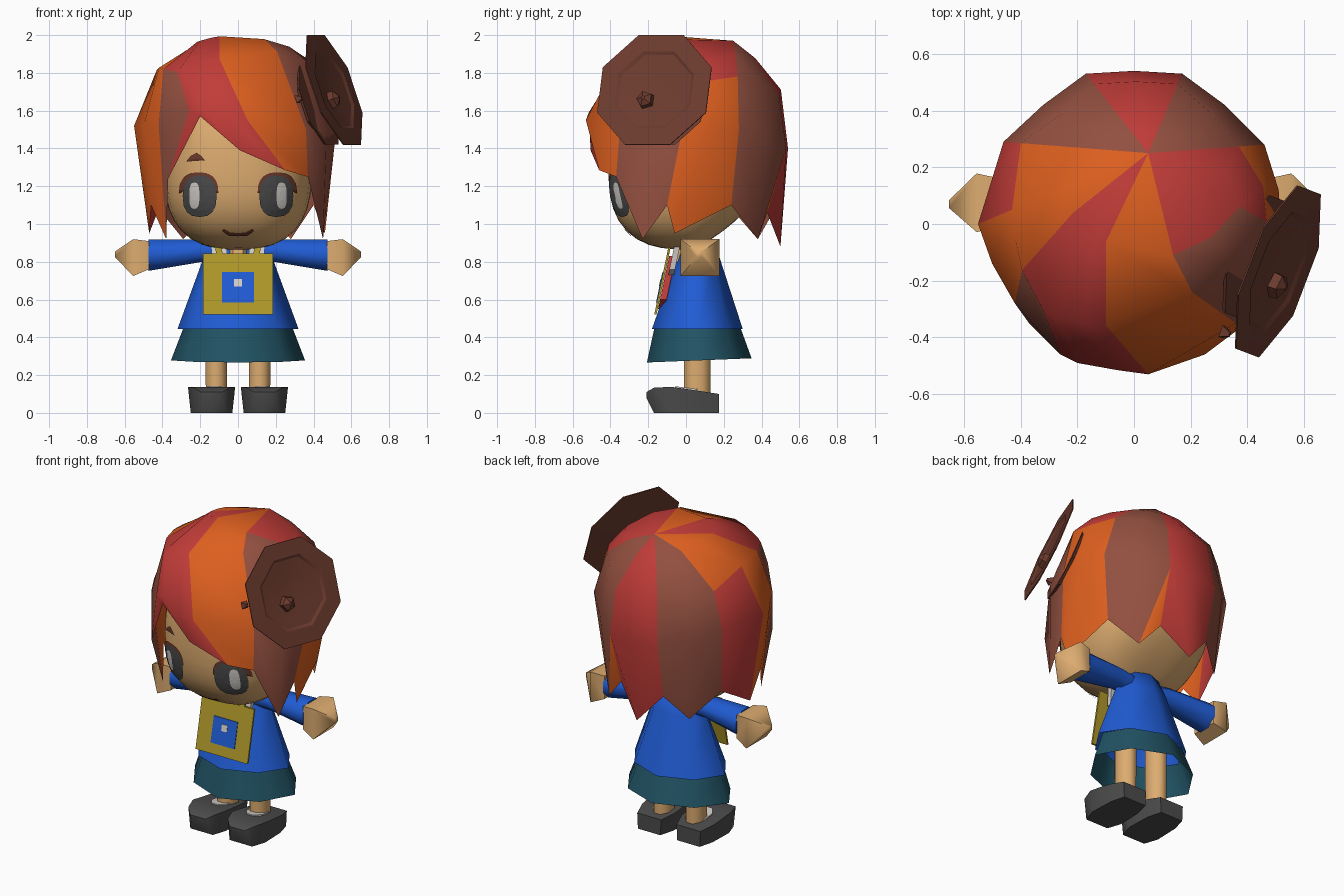
import bpy, bmesh, math
from mathutils import Vector, Matrix

if "Cube" in bpy.data.objects:
    bpy.data.objects.remove(bpy.data.objects["Cube"])


def material(name, rgb):
    m = bpy.data.materials.new(name)
    lin = [((c / 255 + 0.055) / 1.055) ** 2.4 for c in rgb]
    m.diffuse_color = (*lin, 1)
    m.use_nodes = True
    m.node_tree.nodes["Principled BSDF"].inputs["Base Color"].default_value = m.diffuse_color
    return m


RED = material("red_hair", (193, 60, 56))
ORANGE = material("orange_hair", (221, 95, 31))
BROWN = material("brown_hair", (147, 80, 64))
DARK = material("dark_brown", (108, 59, 46))
SKIN = material("skin", (221, 172, 112))
GREY = material("charcoal", (76, 76, 77))
WHITE = material("off_white", (212, 208, 202))
BLUE = material("blue_cloth", (32, 92, 212))
TEAL = material("teal_cloth", (33, 83, 100))
GOLD = material("gold_cloth", (177, 153, 41))


def finish(name, bm, mats, smooth=None):
    bmesh.ops.recalc_face_normals(bm, faces=bm.faces[:])
    me = bpy.data.meshes.new(name)
    bm.to_mesh(me)
    bm.free()
    for m in mats:
        me.materials.append(m)
    ob = bpy.data.objects.new(name, me)
    bpy.context.collection.objects.link(ob)
    if smooth:
        bpy.ops.object.select_all(action='DESELECT')
        ob.select_set(True)
        bpy.context.view_layer.objects.active = ob
        bpy.ops.object.shade_smooth_by_angle(angle=math.radians(smooth))
    return ob


def skin_loops(bm, loops, caps=(True, True)):
    n = len(loops[0])
    for lo, hi in zip(loops, loops[1:]):
        for i in range(n):
            j = (i + 1) % n
            bm.faces.new((lo[i], lo[j], hi[j], hi[i]))
    for cap, loop in zip(caps, (loops[0], loops[-1])):
        if cap:
            bm.faces.new(loop)


def loft(name, rings, mat, n=8, axis='z', caps=(True, True), smooth=None, phase=0.5, diag=1):
    """Rings are (position along axis, centre a, centre b, radius a, radius b, tilt)."""
    bm = bmesh.new()
    loops = []
    for pos, ca, cb, ra, rb, *tilt in rings:
        loop = []
        for i in range(n):
            t = 2 * math.pi * (i + phase) / n
            k = diag if i % 2 else 1
            a, b = ca + ra * k * math.cos(t), cb + rb * k * math.sin(t)
            p = pos + (tilt[0] * (b - cb) if tilt else 0)
            loop.append(bm.verts.new((a, b, p) if axis == 'z' else (p, a, b)))
        loops.append(loop)
    skin_loops(bm, loops, caps)
    return finish(name, bm, [mat], smooth)


# Head: rounded-box ellipsoid with a rising nape
P, HX, HY, HZ = 2.6, 0.39, 0.41, 1.28


def face_y(x, z):
    rest = 1 - abs(x / HX) ** P - abs((z - HZ) / (0.415 if z < HZ else 0.52)) ** P
    return -HY * max(rest, 0) ** (1 / P)


bm = bmesh.new()
bmesh.ops.create_uvsphere(bm, u_segments=32, v_segments=20, radius=1)
for v in bm.verts:
    d = v.co / sum(abs(c) ** P for c in v.co) ** (1 / P)
    v.co = (d.x * HX, d.y * HY, HZ + d.z * (0.415 if d.z < 0 else 0.52))
    if d.z < 0:
        v.co.z -= 0.5 * d.z * max(0, v.co.y - 0.04)
finish("head", bm, [SKIN], 60)


def face_plate(name, outline, mat, off):
    """Painted detail that follows the face surface."""
    bm = bmesh.new()
    n = len(outline)
    cx = sum(p[0] for p in outline) / n
    cz = sum(p[1] for p in outline) / n
    put = lambda x, z: bm.verts.new((x, face_y(x, z) - off, z))
    skin_loops(bm, [[put(cx + (x - cx) * k, cz + (z - cz) * k) for x, z in outline]
                    for k in (1, 0.7, 0.35)], (False, True))
    finish(name, bm, [mat])


def oval(cx, cz, rx, rz, power=1, n=16, turn=1):
    pts = []
    for i in range(n):
        c, s = (f(2 * math.pi * turn * i / (n if turn == 1 else n - 1)) for f in (math.cos, math.sin))
        pts.append((cx + rx * math.copysign(abs(c) ** power, c),
                    cz + rz * math.copysign(abs(s) ** power, s)))
    return pts


# Eyes with lashes and highlights, brows, mouth
for s, side in ((-1, "left"), (1, "right")):
    face_plate(side + "_lash", oval(s * 0.208, 1.165, 0.104, 0.108, 0.8, 16, 0.5), DARK, 0.005)
    face_plate(side + "_eye", oval(s * 0.203, 1.147, 0.09, 0.11, 0.8), GREY, 0.007)
    face_plate(side + "_eye_highlight", oval(s * 0.231, 1.15, 0.027, 0.07, 0.7), WHITE, 0.009)
    face_plate(side + "_brow", [(s * 0.275, 1.33), (s * 0.175, 1.337), (s * 0.195, 1.36),
                                (s * 0.22, 1.378), (s * 0.25, 1.36)], DARK, 0.006)
    face_plate(side + "_mouth", [(0, 0.935), (0, 0.952), (s * 0.04, 0.955), (s * 0.075, 0.975),
                                 (s * 0.085, 0.962), (s * 0.05, 0.938)], DARK, 0.006)

# Hair: strands fan out from an off-centre crown.
# Column: widest point, rim point, colours of the strand after it from crown to rim,
# then how far out (0-1) its two upper rows sit.
COLUMNS = [
    ((0.05, -0.53, 1.55), (0.25, -0.46, 1.285), "OOOO", 0.4, 0.78),
    ((0.36, -0.35, 1.50), (0.37, -0.37, 1.25), "RBBB", 0.6, 0.82),
    ((0.47, -0.20, 1.50), (0.45, -0.23, 0.92), "RBBB", 0.66, 0.85),
    ((0.52, -0.02, 1.50), (0.47, -0.10, 1.10), "RROO", 0.7, 0.9),
    ((0.51, 0.12, 1.50), (0.46, -0.06, 0.95), "RROO", 0.6, 0.88),
    ((0.46, 0.28, 1.50), (0.40, 0.24, 1.10), "BBBB", 0.4, 0.78),
    ((0.32, 0.42, 1.45), (0.28, 0.38, 0.92), "BBBX", 0.4, 0.82),
    ((0.17, 0.53, 1.40), (0.16, 0.43, 1.06), "RRRR", 0.4, 0.87),
    ((0.00, 0.54, 1.40), (0.00, 0.50, 0.88), "RRRR", 0.4, 0.87),
    ((-0.17, 0.53, 1.40), (-0.16, 0.46, 1.06), "BBBB", 0.4, 0.87),
    ((-0.32, 0.42, 1.45), (-0.29, 0.38, 0.92), "BBBB", 0.4, 0.82),
    ((-0.46, 0.29, 1.50), (-0.42, 0.24, 1.08), "OORR", 0.4, 0.88),
    ((-0.55, 0.00, 1.52), (-0.47, 0.02, 0.95), "OOOO", 0.4, 0.8),
    ((-0.50, -0.14, 1.52), (-0.46, -0.10, 1.10), "OOOO", 0.4, 0.78),
    ((-0.42, -0.28, 1.52), (-0.38, -0.22, 0.92), "RRBB", 0.4, 0.78),
    ((-0.26, -0.46, 1.60), (-0.37, -0.35, 1.24), "RRRR", 0.4, 0.78),
    ((-0.20, -0.49, 1.62), (-0.20, -0.48, 1.57), "RRRR", 0.4, 0.78),
    ((-0.06, -0.515, 1.59), (0.01, -0.505, 1.39), "RRRR", 0.4, 0.78),
]
APEX = Vector((0.05, 0.25, 1.97))
bm = bmesh.new()
apex = bm.verts.new(APEX)
grid = []
for wide, rim, _, *rows in COLUMNS:
    col = []
    for t in rows:
        p = APEX.lerp(Vector(wide), t)
        p.x += 0.28 * min(0, wide[1])     # swirl of the fringe
        h = max(0, 1 - (p.x / 0.56) ** 2 - (p.y / 0.56) ** 2)
        p.z = max(1.45 + 0.555 * h ** 0.46, wide[2] + 0.03)
        col.append(bm.verts.new(p))
    grid.append(col + [bm.verts.new(wide), bm.verts.new(rim)])
for i, (_, _, colours, *_) in enumerate(COLUMNS):
    a, b = grid[i], grid[(i + 1) % len(grid)]
    bm.faces.new((apex, a[0], b[0])).material_index = "ROB".index(colours[0])
    for k in range(3):
        c = colours[k + 1]
        if c == "X":      # brown strand with an orange wedge at its tip
            bm.faces.new((a[k], a[k + 1], b[k])).material_index = 2
            bm.faces.new((a[k + 1], b[k + 1], b[k])).material_index = 1
        else:
            bm.faces.new((a[k], a[k + 1], b[k + 1], b[k])).material_index = "ROB".index(c)
finish("hair", bm, [RED, ORANGE, BROWN], 75)

# Flower ornament: thin octagonal petals with a dished middle and small buds
AXIS = Vector((0.87, -0.33, 0.33)).normalized()
CENTRE = Vector((0.51, -0.168, 1.71))


def petal_disc(name, centre, profile, n=8, smooth=None):
    """Profile is (radius, height) from the back to the front."""
    bm = bmesh.new()
    rot = AXIS.to_track_quat('Z', 'Y').to_matrix() @ Matrix.Rotation(math.pi / n, 3, 'Z')
    skin_loops(bm, [[bm.verts.new(rot @ Vector((r * math.cos(2 * math.pi * i / n),
                                                r * math.sin(2 * math.pi * i / n), h)) + centre)
                     for i in range(n)] for r, h in profile])
    finish(name, bm, [DARK], smooth)


petal_disc("flower_outer", CENTRE, [(0.1, -0.03), (0.333, -0.006), (0.333, 0), (0.232, 0.002),
                                    (0.215, -0.008), (0.08, -0.022)], 8, 25)
petal_disc("flower_bud", CENTRE + Vector((0, -0.05, -0.05)), [(0.05, -0.03), (0.045, 0.01), (0.01, 0.03)], 5)
petal_disc("flower_back", CENTRE - AXIS * 0.1 + Vector((0, 0.02, -0.05)), [(0.23, -0.008), (0.24, 0.008)])
petal_disc("hair_bud", Vector((0.325, -0.385, 1.665)), [(0.03, -0.015), (0.01, 0.015)], 4)

# Torso and clothing
loft("neck", [(0.8, 0, 0.04, 0.07, 0.11), (0.95, 0, 0.05, 0.07, 0.09)], SKIN)
loft("shirt", [(0.445, 0, 0.06, 0.32, 0.24), (0.8, 0, 0.065, 0.19, 0.12), (0.92, 0, 0.06, 0.13, 0.085)],
     BLUE, 8, caps=(False, True), smooth=80, phase=0, diag=0.94)
loft("skirt", [(0.278, 0, 0.07, 0.355, 0.277, 0.04), (0.46, 0, 0.06, 0.285, 0.225)],
     TEAL, 8, caps=(False, False), smooth=80, phase=0, diag=0.94)

# Arms, hands, legs, shoes
SHOE = [(0.175, 0, 0.10, 0.08, 0.085), (0.08, 0, 0.115, 0.105, 0.115), (-0.08, 0, 0.138, 0.11, 0.125),
        (-0.17, 0, 0.133, 0.08, 0.095), (-0.21, 0.08, 0.11, 0.045, 0.055)]
for s, side in ((-1, "left"), (1, "right")):
    loft(side + "_sleeve", [(s * 0.08, 0.06, 0.85, 0.07, 0.065), (s * 0.2, 0.065, 0.858, 0.08, 0.065),
                            (s * 0.475, 0.075, 0.835, 0.1, 0.09)], BLUE, 8, 'x', smooth=50)
    loft(side + "_hand", [(s * 0.47, 0.075, 0.835, 0.12, 0.105), (s * 0.555, 0.075, 0.822, 0.146, 0.138),
                          (s * 0.652, 0.07, 0.84, 0.02, 0.02)], SKIN, 4, 'x', smooth=60)
    loft(side + "_leg", [(0.08, s * 0.115, 0.06, 0.06, 0.075), (0.5, s * 0.115, 0.06, 0.062, 0.077)],
         SKIN, 8, smooth=60)
    loft(side + "_sock", [(0.1, s * 0.125, 0.02, 0.065, 0.09, -0.13), (0.131, s * 0.125, 0.02, 0.06, 0.085, -0.13)],
         WHITE, 8)
    bm = bmesh.new()
    skin_loops(bm, [[bm.verts.new((s * 0.14 + x, y, z)) for x, z in ((-wb, zb), (wb, zb), (wt, zt), (-wt, zt))]
                    for y, zb, zt, wb, wt in SHOE])
    finish(side + "_shoe", bm, [GREY], 60)


# Front bag hanging on a sloping plane
def slab(name, outline, off, mat, depth=0.012):
    bm = bmesh.new()
    y = lambda z: -0.1 - (0.845 - z) * 0.21 - off
    skin_loops(bm, [[bm.verts.new((x, y(z) + d, z)) for x, z in outline] for d in (0, depth)])
    finish(name, bm, [mat])


def rect(w, z0, z1):
    return [(-w, z0), (w, z0), (w, z1), (-w, z1)]


slab("bag", rect(0.185, 0.52, 0.845), 0, GOLD)
slab("bag_patch", rect(0.085, 0.585, 0.745), 0.004, BLUE, 0.006)
slab("bag_button", rect(0.02, 0.67, 0.71), 0.007, WHITE, 0.006)
slab("scarf", [(-0.03, 0.83), (-0.08, 0.6), (0, 0.55), (0.08, 0.6), (0.03, 0.83)], -0.014, RED, 0.035)
for s, side in ((-1, "left"), (1, "right")):
    slab(side + "_strap", [(s * 0.08, 0.84), (s * 0.115, 0.84), (s * 0.125, 0.9), (s * 0.1, 0.92)], 0, GOLD)
    slab(side + "_lapel", [(s * 0.05, 0.73), (s * 0.13, 0.76), (s * 0.145, 0.9), (s * 0.06, 0.9)],
         -0.03, WHITE, 0.03)
